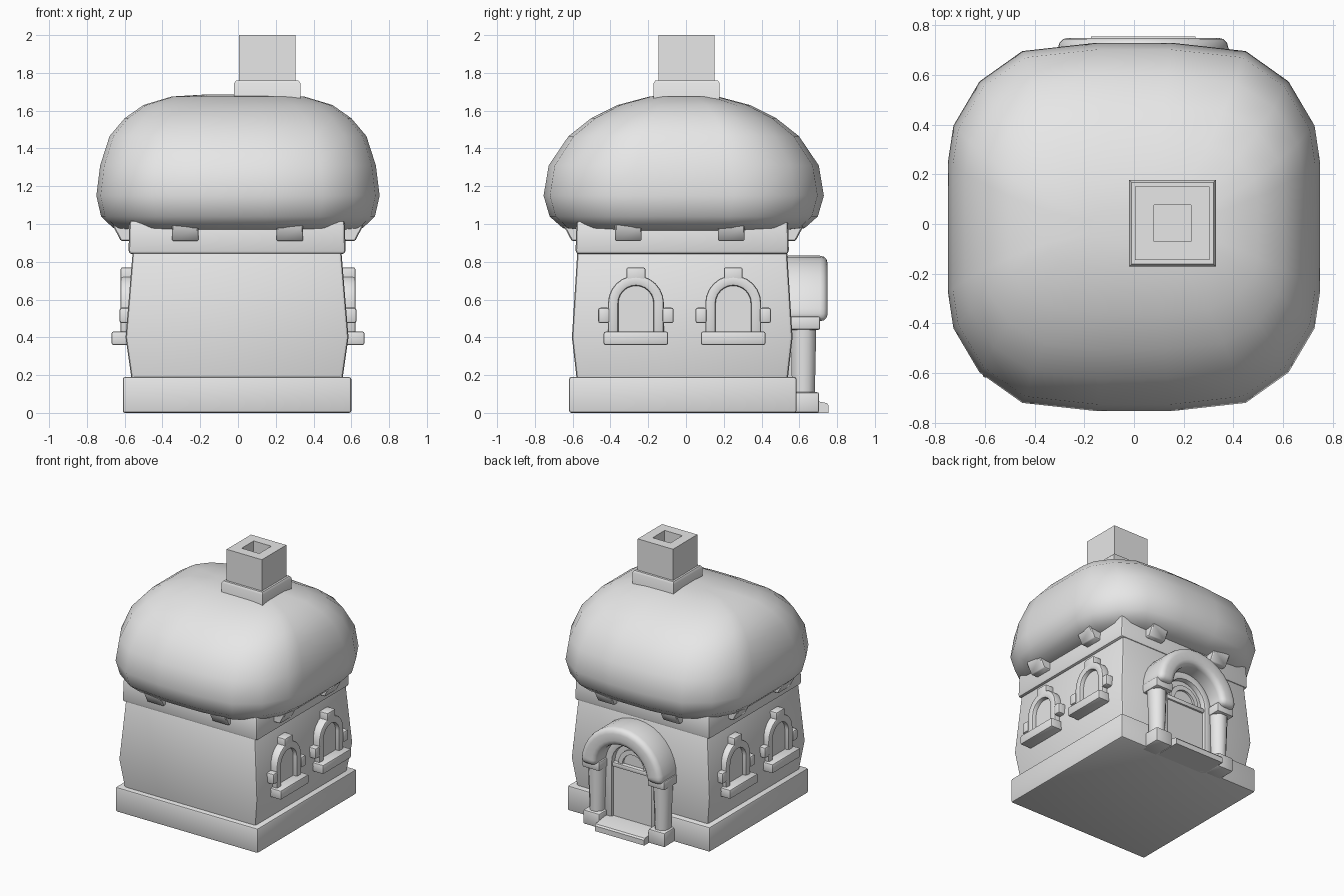
import bpy, bmesh, math
from math import sin, cos, pi

cube = bpy.data.objects.get("Cube")
if cube:
    bpy.data.objects.remove(cube, do_unlink=True)

stone = bpy.data.materials.new("plain_grey")
stone.use_nodes = True
GREY = (0.8, 0.8, 0.8, 1)
stone.diffuse_color = GREY
stone.node_tree.nodes["Principled BSDF"].inputs["Base Color"].default_value = GREY


def finish(name, bm, bevel=0.0, segments=2, smooth=35):
    """Bevel the hard edges, then turn the mesh into a shaded object."""
    bmesh.ops.recalc_face_normals(bm, faces=bm.faces)
    if bevel:
        hard = [e for e in bm.edges if len(e.link_faces) == 2
                and e.calc_face_angle(0) > math.radians(40)]
        bmesh.ops.bevel(bm, geom=hard, offset=bevel, segments=segments,
                        affect='EDGES', profile=0.5, clamp_overlap=True)
    mesh = bpy.data.meshes.new(name)
    bm.to_mesh(mesh)
    bm.free()
    mesh.materials.append(stone)
    ob = bpy.data.objects.new(name, mesh)
    bpy.context.collection.objects.link(ob)
    bpy.ops.object.select_all(action='DESELECT')
    ob.select_set(True)
    bpy.context.view_layer.objects.active = ob
    bpy.ops.object.shade_smooth_by_angle(angle=math.radians(smooth))
    return ob


SQUARE = [(1, 1), (-1, 1), (-1, -1), (1, -1)]


def loft(name, rings, centre=(0, 0), outline=SQUARE, **kw):
    """Stack scaled copies of an outline; rings are (half x, half y, z)."""
    bm = bmesh.new()
    loops = [[bm.verts.new((centre[0] + hx * u, centre[1] + hy * v, z))
              for u, v in outline] for hx, hy, z in rings]
    n = len(outline)
    for a, b in zip(loops, loops[1:]):
        for i in range(n):
            j = (i + 1) % n
            bm.faces.new((a[i], a[j], b[j], b[i]))
    bm.faces.new(loops[0])
    bm.faces.new(loops[-1])
    return finish(name, bm, **kw)


# Wall directions: map (along wall, outward, height) to x, y, z
LEFT = lambda u, d, z: (d, u, z)
RIGHT = lambda u, d, z: (-d, u, z)
BACK = lambda u, d, z: (u, d, z)
FRONT = lambda u, d, z: (u, -d, z)


def slab(name, side, pts, d0, d1, **kw):
    """Extrude an outline in the wall plane from depth d0 to d1."""
    bm = bmesh.new()
    a = [bm.verts.new(side(u, d0, z)) for u, z in pts]
    b = [bm.verts.new(side(u, d1, z)) for u, z in pts]
    bm.faces.new(a)
    bm.faces.new(b)
    for i in range(len(pts)):
        j = (i + 1) % len(pts)
        bm.faces.new((a[i], a[j], b[j], b[i]))
    return finish(name, bm, **kw)


def block(name, side, u0, u1, z0, z1, d0, d1, **kw):
    return slab(name, side, [(u0, z0), (u1, z0), (u1, z1), (u0, z1)], d0, d1, **kw)


def arch(c, r, spring, foot, n=12):
    """Points of a round arch, with straight legs down to foot."""
    pts = [(c + r * cos(pi * i / n), spring + r * sin(pi * i / n)) for i in range(n + 1)]
    return [(c + r, foot)] * (foot < spring) + pts + [(c - r, foot)] * (foot < spring)


def arch_band(name, side, outer, inner, d0, d1, **kw):
    """Solid band between two matching arches."""
    bm = bmesh.new()
    rows = [[bm.verts.new(side(u, d, z)) for u, z in pts]
            for pts, d in ((outer, d0), (outer, d1), (inner, d1), (inner, d0))]
    for k in range(4):
        a, b = rows[k], rows[(k + 1) % 4]
        for i in range(len(a) - 1):
            bm.faces.new((a[i], a[i + 1], b[i + 1], b[i]))
    for end in (0, -1):
        bm.faces.new([r[end] for r in rows])
    return finish(name, bm, **kw)


# House body
loft("plinth", [(0.605, 0.602, 0), (0.605, 0.602, 0.19)], (-0.005, -0.017), bevel=0.012)
loft("walls", [(0.553, 0.555, 0.15), (0.56, 0.56, 0.19), (0.59, 0.584, 0.40),
               (0.552, 0.555, 0.86)], (-0.005, -0.02), bevel=0.018)
loft("wall_band", [(0.575, 0.565, 0.84), (0.57, 0.56, 1.02)], (-0.005, -0.02), bevel=0.02)

# Puffy roof with a rounded-square outline
quarter = [(1, 0.35), (0.97, 0.55), (0.83, 0.79), (0.6, 0.955), (0.2, 1)]
outline = quarter + [(-u, v) for u, v in reversed(quarter)]
outline += [(-u, -v) for u, v in outline]
loft("roof", [(0.56, 0.53, 0.965), (0.66, 0.64, 0.978), (0.725, 0.71, 1.04), (0.75, 0.742, 1.15),
              (0.73, 0.715, 1.31), (0.68, 0.61, 1.465), (0.60, 0.49, 1.56),
              (0.50, 0.35, 1.63), (0.35, 0.18, 1.675), (0.18, 0.07, 1.685)],
     (0, -0.012), outline, smooth=70)

# Chimney with a square flue
loft("chimney_base", [(0.175, 0.175, 1.58), (0.175, 0.175, 1.745), (0.165, 0.165, 1.76)],
     (0.155, 0.003))
loft("chimney", [(0.15, 0.148, 1.74), (0.15, 0.148, 2.0), (0.075, 0.073, 2.0),
                 (0.075, 0.073, 1.86)], (0.155, 0.003))


def beam(name, side, u, reach):
    """Roof beam end with an undercut face."""
    bm = bmesh.new()
    profile = [(0.5, 0.91), (reach - 0.04, 0.91), (reach, 0.985), (reach, 1.03), (0.5, 1.03)]
    a, b = ([bm.verts.new(side(u + s, d, z)) for d, z in profile] for s in (-0.07, 0.07))
    bm.faces.new(a)
    bm.faces.new(b)
    for i in range(5):
        j = (i + 1) % 5
        bm.faces.new((a[i], a[j], b[j], b[i]))
    finish(name, bm, bevel=0.006, segments=1)


for label, side, spots, reach in (("left", LEFT, (-0.305, 0.24), 0.66),
                                  ("right", RIGHT, (-0.305, 0.24), 0.66),
                                  ("front", FRONT, (-0.28, 0.275), 0.645),
                                  ("back", BACK, (-0.28, 0.275), 0.62)):
    for i, u in enumerate(spots):
        beam(f"beam_{label}_{i + 1}", side, u, reach)

# Arched windows, two on each side wall
for label, side in (("left", LEFT), ("right", RIGHT)):
    for i, c in enumerate((-0.265, 0.25)):
        tag = f"{label}_{i + 1}"
        arch_band("window_frame_" + tag, side, arch(c, 0.148, 0.58, 0.40),
                  arch(c, 0.093, 0.58, 0.40), 0.53, 0.622, bevel=0.012)
        slab("window_pane_" + tag, side, arch(c, 0.1, 0.58, 0.40), 0.54, 0.59)
        block("window_sill_" + tag, side, c - 0.171, c + 0.171, 0.36, 0.43,
              0.55, 0.67, bevel=0.01)
        block("window_keystone_" + tag, side, c - 0.05, c + 0.05, 0.69, 0.77,
              0.53, 0.622, bevel=0.01)
        for s in (-1, 1):
            lo, hi = sorted((c + s * 0.14, c + s * 0.2))
            block(f"window_ear_{tag}_{'b' if s > 0 else 'f'}", side, lo, hi, 0.475, 0.557,
                  0.54, 0.627, bevel=0.012)

# Doorway on the back wall
DX = 0.037
arch_band("door_hood", BACK, arch(DX, 0.347, 0.485, 0.485, 16),
          arch(DX, 0.215, 0.485, 0.485, 16), 0.5, 0.75, bevel=0.04, segments=3, smooth=45)
arch_band("door_frame", BACK, arch(DX, 0.225, 0.485, 0.03),
          arch(DX, 0.165, 0.485, 0.03), 0.5, 0.615, bevel=0.01)
block("door", BACK, DX - 0.17, DX + 0.17, 0.03, 0.47, 0.5, 0.592)
slab("door_fanlight", BACK, arch(DX, 0.17, 0.485, 0.46), 0.5, 0.575)
arch_band("fanlight_rim", BACK, arch(DX, 0.125, 0.485, 0.46),
          arch(DX, 0.09, 0.485, 0.46), 0.55, 0.592)
block("door_lintel", BACK, DX - 0.17, DX + 0.17, 0.45, 0.485, 0.5, 0.605, bevel=0.008)

# Columns with caps and feet, and the doorstep
octagon = [(cos(pi / 8 + i * pi / 4) * 1.08, sin(pi / 8 + i * pi / 4) * 1.08) for i in range(8)]
for s, label in ((-1, "right"), (1, "left")):
    x = DX + s * 0.277
    block(f"column_foot_{label}", BACK, x - 0.07, x + 0.07, 0, 0.11, 0.53, 0.705, bevel=0.012)
    loft(f"column_{label}", [(0.052, 0.06, 0.09), (0.066, 0.068, 0.46)], (x, 0.622),
         octagon, smooth=50)
    block(f"column_cap_{label}", BACK, x - 0.072, x + 0.072, 0.44, 0.51, 0.52, 0.71, bevel=0.01)
bm = bmesh.new()
profile = [(0.55, 0), (0.755, 0), (0.755, 0.04), (0.745, 0.052), (0.65, 0.07), (0.55, 0.07)]
ends = [[bm.verts.new((DX + s * 0.21, y, z)) for y, z in profile] for s in (-1, 1)]
for e in ends:
    bm.faces.new(e)
for i in range(6):
    j = (i + 1) % 6
    bm.faces.new((ends[0][i], ends[0][j], ends[1][j], ends[1][i]))
finish("doorstep", bm)
